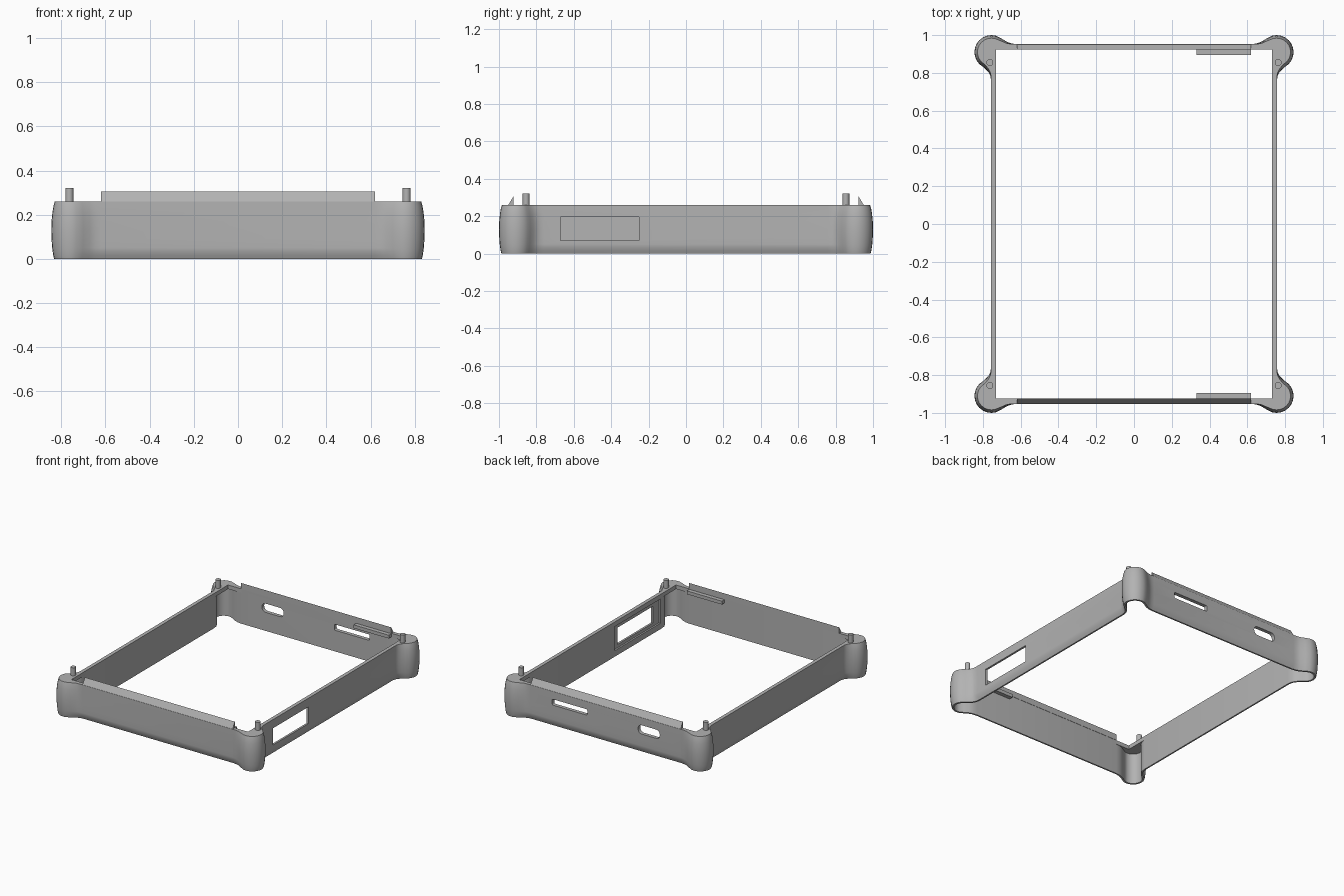
import bpy, bmesh
from math import sin, cos, pi, radians
from mathutils import Vector

if "Cube" in bpy.data.objects:
    bpy.data.objects.remove(bpy.data.objects["Cube"], do_unlink=True)

grey = bpy.data.materials.new("mid_grey")
grey.use_nodes = True
grey.diffuse_color = (0.45, 0.45, 0.45, 1)
grey.node_tree.nodes["Principled BSDF"].inputs["Base Color"].default_value = grey.diffuse_color

TOP = 0.26
THICK = 0.027


def finish(name, bm, smooth=False):
    bmesh.ops.recalc_face_normals(bm, faces=bm.faces)
    mesh = bpy.data.meshes.new(name)
    bm.to_mesh(mesh)
    bm.free()
    mesh.materials.append(grey)
    ob = bpy.data.objects.new(name, mesh)
    bpy.context.collection.objects.link(ob)
    if smooth:
        shade(ob)
    return ob


def shade(ob):
    bpy.ops.object.select_all(action='DESELECT')
    ob.select_set(True)
    bpy.context.view_layer.objects.active = ob
    bpy.ops.object.shade_smooth_by_angle(angle=radians(35))


def prism(name, points, direction, smooth=False):
    """Extrude a flat polygon along a direction."""
    bm = bmesh.new()
    face = bm.faces.new([bm.verts.new(p) for p in points])
    new = bmesh.ops.extrude_face_region(bm, geom=[face])["geom"]
    bmesh.ops.translate(bm, vec=direction, verts=[v for v in new if isinstance(v, bmesh.types.BMVert)])
    return finish(name, bm, smooth)


def box(name, lo, hi):
    return prism(name, [(lo[0], lo[1], lo[2]), (hi[0], lo[1], lo[2]),
                        (hi[0], hi[1], lo[2]), (lo[0], hi[1], lo[2])], (0, 0, hi[2] - lo[2]))


# Plan outline of one bulging corner: (x, y, how much it bulges)
corner = [(0.62, 0.952, 0), (0.645, 0.955, 0.2), (0.67, 0.963, 0.5), (0.70, 0.981, 0.8)]
for a in range(105, -61, -15):
    corner.append((0.755 + 0.09 * cos(radians(a)), 0.91 + 0.09 * sin(radians(a)), 1))
corner += [(0.782, 0.816, 0.8), (0.768, 0.80, 0.5), (0.76, 0.783, 0.2), (0.757, 0.76, 0)]

# Mirror the corner into a closed outline
outline = list(corner)
outline += [(x, -y, w) for x, y, w in reversed(corner)]
outline += [(-x, -y, w) for x, y, w in corner]
outline += [(-x, y, w) for x, y, w in reversed(corner)]
count = len(outline)
normals = []
for i in range(count):
    a, b = Vector(outline[i - 1][:2]), Vector(outline[(i + 1) % count][:2])
    x, y, w = outline[i]
    d = (b - a).normalized()
    n = Vector((-d.y, d.x))
    if w == 0:
        n = Vector((0, 1 if y > 0 else -1)) if abs(y) > 0.9 else Vector((1 if x > 0 else -1, 0))
    normals.append(n)
inner = [Vector(p[:2]) - n * THICK for p, n in zip(outline, normals)]

# Frame ring: rows of (height, corner inset, wall inset)
rows = [(0, 0.013, 0.016), (0.015, 0.009, 0.009), (0.035, 0.006, 0.001), (0.05, 0.004, 0),
        (0.09, 0.001, 0), (0.13, 0, 0), (0.17, 0.001, 0), (0.21, 0.005, 0),
        (0.24, 0.01, 0), (TOP, 0.016, 0)]
bm = bmesh.new()
loops = []
for z, ci, wi in rows:
    loop = []
    for (x, y, w), n in zip(outline, normals):
        p = Vector((x, y)) - n * (ci * w + wi * (1 - w))
        loop.append(bm.verts.new((p.x, p.y, z)))
    loops.append(loop)
for z in (TOP, 0):
    loops.append([bm.verts.new((p.x, p.y, z)) for p in inner])
for k, low in enumerate(loops):
    high = loops[(k + 1) % len(loops)]
    for i in range(count):
        j = (i + 1) % count
        bm.faces.new((low[i], low[j], high[j], high[i]))
frame = finish("frame", bm)


def cut(target, cutter):
    cutter.hide_render = True
    mod = target.modifiers.new("cut", 'BOOLEAN')
    mod.operation = 'DIFFERENCE'
    mod.solver = 'EXACT'
    mod.object = cutter
    bpy.context.view_layer.objects.active = target
    bpy.ops.object.modifier_apply(modifier=mod.name)
    bpy.data.objects.remove(cutter, do_unlink=True)


def slot_cutter(x0, x1, z0, z1, r):
    """Rounded rectangle passing through the back wall."""
    pts = []
    for cx, cz, start in ((x1 - r, z1 - r, 0), (x0 + r, z1 - r, 90),
                          (x0 + r, z0 + r, 180), (x1 - r, z0 + r, 270)):
        for s in range(5):
            a = radians(start + s * 22.5)
            pts.append((cx + r * cos(a), 0.88, cz + r * sin(a)))
    return prism("slot_cutter", pts, (0, 0.12, 0))


# Side window with an inner recess, and two slots in the back wall
cut(frame, box("recess_cutter", (0.70, -0.74, 0.045), (0.742, -0.20, 0.225)))
cut(frame, box("window_cutter", (0.70, -0.67, 0.07), (0.80, -0.25, 0.195)))
cut(frame, slot_cutter(0.15, 0.44, 0.158, 0.202, 0.008))
cut(frame, slot_cutter(-0.45, -0.27, 0.138, 0.204, 0.03))
shade(frame)

for sy, end in ((-1, "front"), (1, "back")):
    # Sloped lip on the end wall
    prism(end + "_lip", [(-0.62, sy * 0.95, TOP), (-0.62, sy * 0.923, 0.305),
                         (-0.62, sy * 0.923, TOP)], (1.24, 0, 0))
    # Small inner ledge
    ys = sorted((sy * 0.895, sy * 0.926))
    box(end + "_ledge", (0.33, ys[0], 0.232), (0.62, ys[1], 0.257))
    for sx, side in ((-1, "right"), (1, "left")):
        # Cap closing the top of the hollow corner
        pts = [(sx * p.x, sy * p.y, TOP) for p in inner[:len(corner)]]
        pts.append((sx * 0.73, sy * 0.925, TOP))
        prism(f"{end}_{side}_corner_cap", pts, (0, 0, -0.03))
        # Locating pin
        circle = [(sx * 0.763 + 0.018 * cos(i * pi / 12), sy * 0.855 + 0.018 * sin(i * pi / 12), 0.24)
                  for i in range(24)]
        prism(f"{end}_{side}_pin", circle, (0, 0, 0.08), smooth=True)
